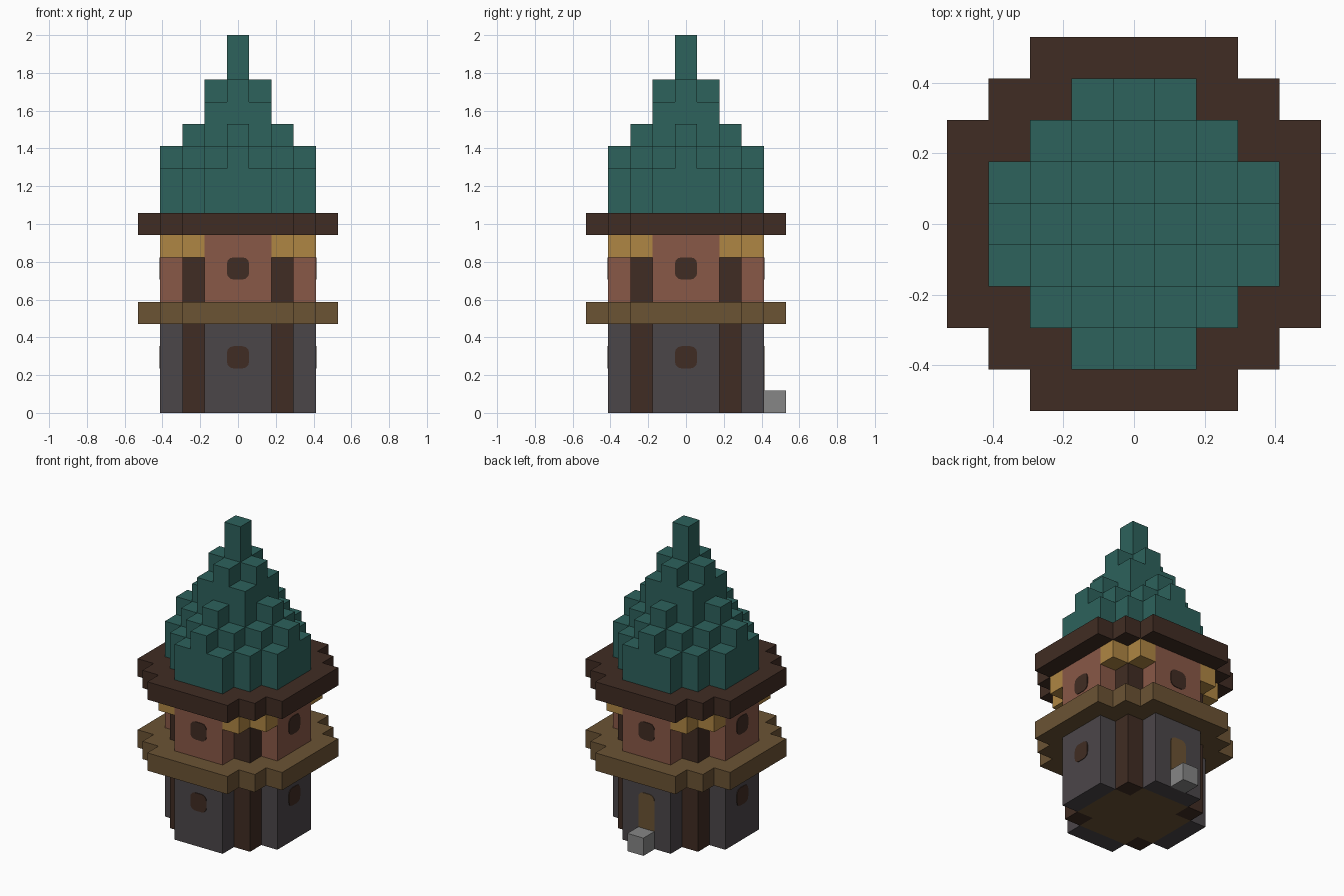
import bpy, bmesh, math
from mathutils import Matrix, Vector

if "Cube" in bpy.data.objects:
    bpy.data.objects.remove(bpy.data.objects["Cube"], do_unlink=True)

U = 2 / 17  # edge length of one block


def material(name, rgb):
    lin = [((c / 255 + 0.055) / 1.055) ** 2.4 for c in rgb] + [1.0]
    m = bpy.data.materials.new(name)
    m.use_nodes = True
    m.diffuse_color = lin
    bsdf = next(n for n in m.node_tree.nodes if n.type == 'BSDF_PRINCIPLED')
    bsdf.inputs["Base Color"].default_value = lin
    return m


roof_green = material("roof_green", (45, 98, 92))
dark_wood = material("dark_wood", (64, 44, 35))
plank = material("plank_brown", (107, 83, 52))
stone = material("dark_stone", (75, 70, 73))
clay = material("clay_red", (137, 88, 71))
gold = material("golden_wood", (175, 134, 67))
step_grey = material("step_grey", (134, 134, 134))


def finish(name, bm, mat):
    bmesh.ops.recalc_face_normals(bm, faces=bm.faces)
    me = bpy.data.meshes.new(name)
    bm.to_mesh(me)
    bm.free()
    me.materials.append(mat)
    ob = bpy.data.objects.new(name, me)
    bpy.context.collection.objects.link(ob)
    return ob


def blocks(name, cells, mat):
    """Outer skin of a set of unit blocks given as (x, y, z)."""
    cells = set(cells)
    bm = bmesh.new()
    for c in cells:
        center = Vector((c[0], c[1], c[2] + 0.5))
        for axis in range(3):
            for sign in (-1, 1):
                near = list(c)
                near[axis] += sign
                if tuple(near) in cells:
                    continue
                n, a, b = Vector(), Vector(), Vector()
                n[axis] = sign / 2
                a[(axis + 1) % 3] = sign / 2
                b[(axis + 2) % 3] = 0.5
                bm.faces.new([bm.verts.new((center + n + p) * U)
                              for p in (-a - b, a - b, a + b, b - a)])
    bmesh.ops.remove_doubles(bm, verts=bm.verts, dist=0.001)
    return finish(name, bm, mat)


def layer(test, z0, z1):
    span = range(-4, 5)
    return [(x, y, z) for x in span for y in span for z in range(z0, z1)
            if test(max(abs(x), abs(y)), min(abs(x), abs(y)))]


def is_wall(hi, lo): return hi == 3 and lo <= 1
def is_post(hi, lo): return hi == 2 and lo == 2
def is_core(hi, lo): return hi <= 2 and lo < 2
def is_bracket(hi, lo): return hi == 3 and lo == 2
def is_deck(hi, lo): return hi + lo <= 6


# Lower storey
blocks("ground_floor", layer(is_core, 0, 1), plank)
blocks("lower_walls", layer(is_wall, 0, 4), stone)
blocks("lower_corner_posts", layer(is_post, 0, 4), dark_wood)
blocks("door_step", [(0, 4, 0)], step_grey)

# Balcony, upper storey and eaves
blocks("balcony", layer(is_deck, 4, 5), plank)
blocks("upper_walls", layer(is_wall, 5, 8), clay)
blocks("upper_corner_posts", layer(is_post, 5, 8), dark_wood)
blocks("corner_brackets", layer(is_bracket, 7, 8), gold)
blocks("eaves", layer(is_deck, 8, 9), dark_wood)

# Stepped roof: column top by distance from the two centre lines
tops = {(0, 0): 17, (1, 0): 15, (1, 1): 14, (2, 0): 13,
        (2, 1): 12, (2, 2): 11, (3, 0): 12, (3, 1): 11}
roof = []
for (hi, lo), top in tops.items():
    roof += layer(lambda h, l: (h, l) == (hi, lo), 9, top)
blocks("stepped_roof", roof, roof_green)


def plate(name, z0, z1, turn, mat, round_bottom=True):
    """Thin rounded panel on one wall; turn counts quarter turns from the front."""
    bm = bmesh.new()
    y = -3.5 * U
    vs = [bm.verts.new((x * U / 2, y, z * U))
          for x, z in ((-1, z0), (1, z0), (1, z1), (-1, z1))]
    bm.faces.new(vs)
    bmesh.ops.bevel(bm, geom=vs if round_bottom else vs[2:], offset=0.035,
                    segments=3, profile=0.5, affect='VERTICES')
    ext = bmesh.ops.extrude_face_region(bm, geom=bm.faces[:])
    new = [v for v in ext["geom"] if isinstance(v, bmesh.types.BMVert)]
    bmesh.ops.translate(bm, verts=new, vec=(0, -0.004, 0))
    bmesh.ops.rotate(bm, verts=bm.verts, cent=(0, 0, 0),
                     matrix=Matrix.Rotation(turn * math.pi / 2, 3, 'Z'))
    finish(name, bm, mat)


# Windows on every side, with a door at the back
for turn, side in enumerate(("front", "left", "back", "right")):
    plate("upper_window_" + side, 6, 7, turn, dark_wood)
    if side == "back":
        plate("door", 1, 3, turn, plank, False)
    else:
        plate("lower_window_" + side, 2, 3, turn, dark_wood)
